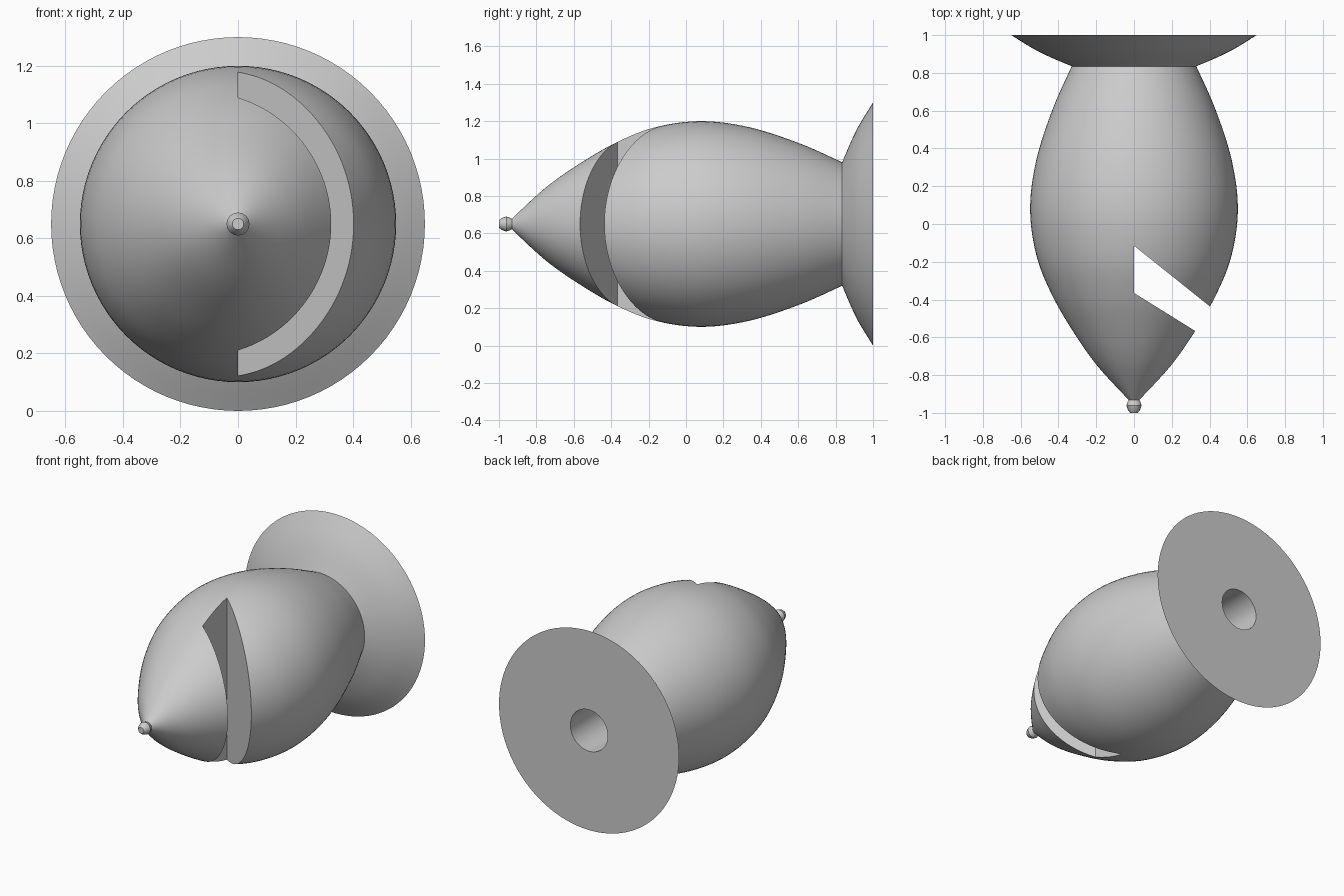
import bpy, bmesh, math
from mathutils import Matrix

if "Cube" in bpy.data.objects:
    bpy.data.objects.remove(bpy.data.objects["Cube"], do_unlink=True)

AXIS_Z = 0.65

grey = bpy.data.materials.new("plain grey")
grey.use_nodes = True
grey.diffuse_color = (0.6, 0.6, 0.6, 1)
grey.node_tree.nodes["Principled BSDF"].inputs["Base Color"].default_value = (0.6, 0.6, 0.6, 1)


def make_object(name, bm):
    bmesh.ops.recalc_face_normals(bm, faces=bm.faces)
    mesh = bpy.data.meshes.new(name)
    bm.to_mesh(mesh)
    bm.free()
    mesh.materials.append(grey)
    obj = bpy.data.objects.new(name, mesh)
    bpy.context.collection.objects.link(obj)
    return obj


def lathe(name, profile, steps):
    """Spin (y, radius) points around the long axis."""
    bm = bmesh.new()
    verts = [bm.verts.new((r, y, AXIS_Z)) for y, r in profile]
    edges = [bm.edges.new(pair) for pair in zip(verts, verts[1:])]
    bmesh.ops.spin(bm, geom=verts + edges, cent=(0, 0, AXIS_Z), axis=(0, 1, 0),
                   angle=math.tau, steps=steps, use_merge=True)
    bmesh.ops.remove_doubles(bm, verts=bm.verts, dist=0.0001)
    return make_object(name, bm)


def smooth_curve(points, steps=6):
    """Catmull-Rom curve through the given points."""
    ext = [points[0]] + points + [points[-1]]
    out = []
    for a, b, c, d in zip(ext, ext[1:], ext[2:], ext[3:]):
        for i in range(steps):
            t = i / steps
            out.append(tuple(0.5 * (2 * q + (s - p) * t + (2 * p - 5 * q + 4 * s - u) * t ** 2
                                    + (3 * q - p - 3 * s + u) * t ** 3)
                             for p, q, s, u in zip(a, b, c, d)))
    return out + [points[-1]]


def select_only(obj):
    bpy.ops.object.select_all(action='DESELECT')
    obj.select_set(True)
    bpy.context.view_layer.objects.active = obj


# Bulging body with flared rear flange and a blind bore
bulge = smooth_curve([(-0.94, 0.02), (-0.75, 0.195), (-0.565, 0.325), (-0.37, 0.437),
                      (-0.165, 0.517), (0.08, 0.55), (0.34, 0.517), (0.61, 0.43), (0.835, 0.33)])
flare = smooth_curve([(0.835, 0.33), (0.91, 0.5), (1.0, 0.65)])
bore = [(1.0, 0.135), (0.5, 0.135), (0.5, 0)]
body = lathe("body", [(-0.94, 0)] + bulge + flare[1:] + bore, 96)

# Slanted mouth slot cut through one side
bm = bmesh.new()
outline = [(0, -0.115), (0, -0.365), (0.7, -0.80), (0.7, -0.675)]
face = bm.faces.new([bm.verts.new((x, y, -0.2)) for x, y in outline])
top = bmesh.ops.extrude_face_region(bm, geom=[face])["geom"]
bmesh.ops.translate(bm, vec=(0, 0, 1.7), verts=[v for v in top if isinstance(v, bmesh.types.BMVert)])
cutter = make_object("slot_cutter", bm)
cutter.hide_render = True
slot = body.modifiers.new("slot", 'BOOLEAN')
slot.operation = 'DIFFERENCE'
slot.solver = 'EXACT'
slot.object = cutter
select_only(body)
bpy.ops.object.modifier_apply(modifier=slot.name)
bpy.data.objects.remove(cutter, do_unlink=True)

# Small faceted knob on the tip
ball = [(-0.96 - 0.04 * math.cos(math.pi * (i - 0.5) / 5), 0.04 * math.sin(math.pi * (i - 0.5) / 5))
        for i in range(1, 6)]
knob = lathe("tip_knob", [(-1.0, 0), (-1.0, 0.02)] + ball[1:-1] + [(-0.92, 0.02), (-0.92, 0)], 16)

for obj in (body, knob):
    select_only(obj)
    bpy.ops.object.shade_smooth_by_angle(angle=math.radians(30))
